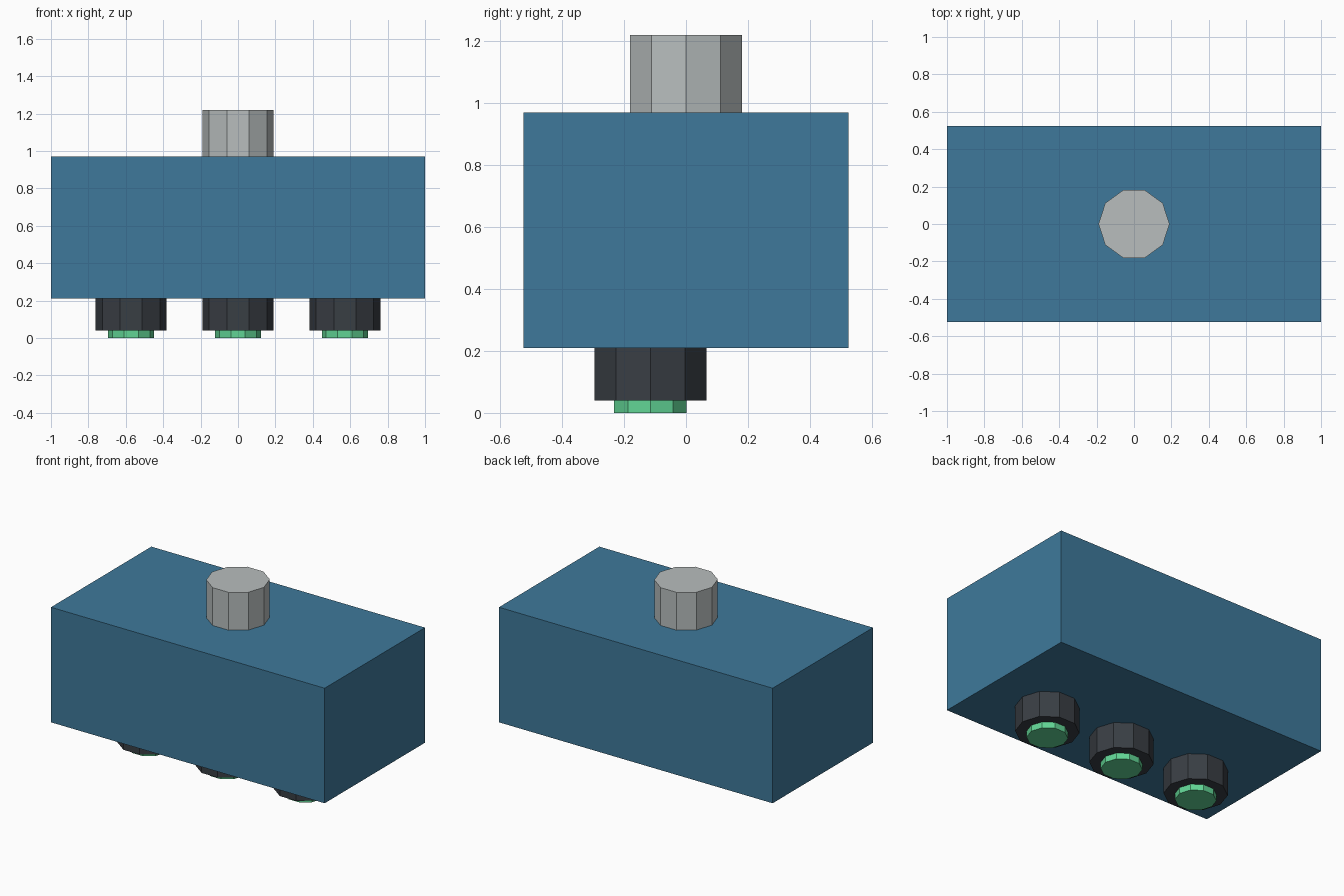
import bpy
import math

if "Cube" in bpy.data.objects:
    bpy.data.objects.remove(bpy.data.objects["Cube"])


def material(name, rgb):
    """Flat material from 0-255 sRGB values, stored as linear."""
    def lin(c):
        c /= 255
        return c / 12.92 if c <= 0.04045 else ((c + 0.055) / 1.055) ** 2.4
    m = bpy.data.materials.new(name)
    m.diffuse_color = (*[lin(c) for c in rgb], 1)
    m.use_nodes = True
    m.node_tree.nodes["Principled BSDF"].inputs["Base Color"].default_value = m.diffuse_color
    return m


blue = material("blue", (62, 121, 155))
grey = material("light grey", (184, 190, 190))
dark = material("charcoal", (57, 62, 68))
green = material("green glass", (97, 212, 149))


def finish(name, mat):
    ob = bpy.context.object
    ob.name = name
    ob.data.materials.append(mat)
    return ob


def decagon(name, x, y, z0, z1, radius, mat):
    """Upright ten-sided cylinder with a corner on the x axis."""
    bpy.ops.mesh.primitive_cylinder_add(
        vertices=10, radius=radius, depth=z1 - z0,
        location=(x, y, (z0 + z1) / 2), rotation=(0, 0, math.radians(18)))
    return finish(name, mat)


# Box housing
bpy.ops.mesh.primitive_cube_add(size=1, location=(0, 0, 0.59))
body = finish("housing", blue)
body.scale = (2.0, 1.048, 0.76)

# Mounting post on top
decagon("top_post", 0, 0, 0.97, 1.22, 0.19, grey)

# Three barrels underneath, each with a green lens
for side, x in (("left", -0.571), ("middle", 0), ("right", 0.571)):
    decagon(side + "_barrel", x, -0.115, 0.04, 0.21, 0.19, dark)
    decagon(side + "_lens", x, -0.115, 0.0, 0.04, 0.123, green)
